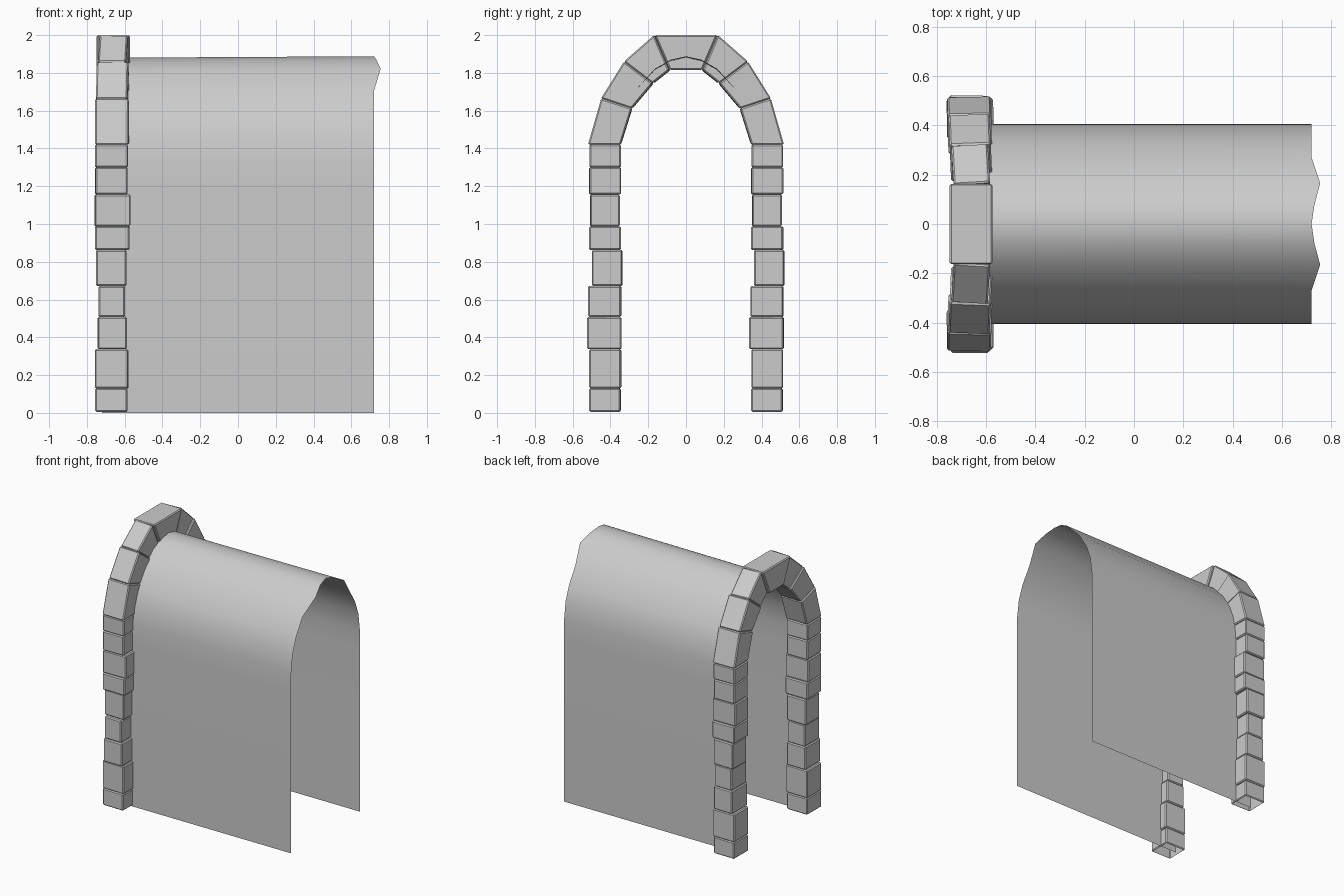
import bpy, bmesh, random
from mathutils import Matrix, Vector

if "Cube" in bpy.data.objects:
    bpy.data.objects.remove(bpy.data.objects["Cube"])

random.seed(4)


def finish(name, bm, smooth=False):
    bmesh.ops.recalc_face_normals(bm, faces=bm.faces)
    mesh = bpy.data.meshes.new(name)
    bm.to_mesh(mesh)
    bm.free()
    for p in mesh.polygons:
        p.use_smooth = smooth
    obj = bpy.data.objects.new(name, mesh)
    bpy.context.collection.objects.link(obj)
    return obj


def stone(name, quad, x0, x1, twist=0.0, open_bottom=False):
    """Chipped block: a y-z quad extruded from x0 to x1."""
    bm = bmesh.new()
    back = [bm.verts.new((x0, y, z)) for y, z in quad]
    front = [bm.verts.new((x1, y, z)) for y, z in quad]
    bm.faces.new(back)
    bm.faces.new(front[::-1])
    for i in range(4):
        j = (i + 1) % 4
        bm.faces.new((back[i], front[i], front[j], back[j]))
    bmesh.ops.recalc_face_normals(bm, faces=bm.faces)
    centre = sum((v.co for v in bm.verts), Vector()) / 8
    bmesh.ops.rotate(bm, verts=bm.verts, cent=centre,
                     matrix=Matrix.Rotation(twist, 3, 'Z'))
    bmesh.ops.bevel(bm, geom=bm.edges[:], offset=0.007, segments=1,
                    affect='EDGES')
    if open_bottom:
        bm.normal_update()
        bmesh.ops.delete(bm, geom=[f for f in bm.faces if f.normal.z < -0.9],
                         context='FACES')
    return finish(name, bm)


# Vault lining: thin open sheet with a smooth crown and a ragged far end
half = [(0.405, 0.0, 0.72), (0.405, 1.2, 0.72), (0.403, 1.35, 0.72),
        (0.385, 1.48, 0.72), (0.345, 1.585, 0.72), (0.27, 1.705, 0.72),
        (0.165, 1.822, 0.755), (0.08, 1.87, 0.732)]
profile = [(-y, z, x) for y, z, x in half] + [(0, 1.888, 0.72)] + half[::-1]
bm = bmesh.new()
near = [bm.verts.new((-0.72, y, z - (0.008 if z > 1.8 else 0))) for y, z, x in profile]
far = [bm.verts.new((x, y, z)) for y, z, x in profile]
for i in range(len(profile) - 1):
    bm.faces.new((near[i], far[i], far[i + 1], near[i + 1]))
finish("vault_lining", bm, smooth=True)

# Pillar stones: bottom, top, x range, centre offset in y, half width
courses = [(0.005, 0.13, -0.755, -0.585, 0.000, 0.083),
           (0.13, 0.337, -0.757, -0.580, 0.001, 0.084),
           (0.337, 0.508, -0.742, -0.588, -0.003, 0.091),
           (0.508, 0.672, -0.737, -0.598, -0.001, 0.087),
           (0.672, 0.862, -0.750, -0.590, 0.012, 0.080),
           (0.862, 0.988, -0.757, -0.574, 0.001, 0.084),
           (0.988, 1.156, -0.759, -0.570, -0.001, 0.078),
           (1.156, 1.30, -0.755, -0.585, 0.001, 0.084),
           (1.30, 1.42, -0.757, -0.582, 0.001, 0.083)]
for side, label in ((-1, "front"), (1, "back")):
    for n, (z0, z1, x0, x1, dy, w) in enumerate(courses):
        c = side * 0.429 + dy
        stone(f"{label}_pillar_stone_{n}",
              [(c - w, z0), (c + w, z0), (c + w, z1), (c - w, z1)],
              x0, x1, random.uniform(-0.02, 0.02), n == 0)

# Arch stones: outer and inner joint points, springing to keystone
outer = [(0.517, 1.42), (0.447, 1.665), (0.325, 1.86), (0.165, 2.0)]
inner = [(0.345, 1.42), (0.285, 1.612), (0.173, 1.745), (0.085, 1.815)]
depths = [(-0.755, -0.578), (-0.747, -0.580), (-0.733, -0.585)]
for side, label in ((-1, "front"), (1, "back")):
    for n, (x0, x1) in enumerate(depths):
        quad = [outer[n], outer[n + 1], inner[n + 1], inner[n]]
        stone(f"{label}_arch_stone_{n}", [(side * y, z) for y, z in quad],
              x0, x1, side * (0.02 + 0.02 * n))

# Keystone
(oy, oz), (iy, iz) = outer[-1], inner[-1]
stone("keystone", [(-oy, oz), (oy, oz), (iy, iz), (-iy, iz)], -0.748, -0.573)
